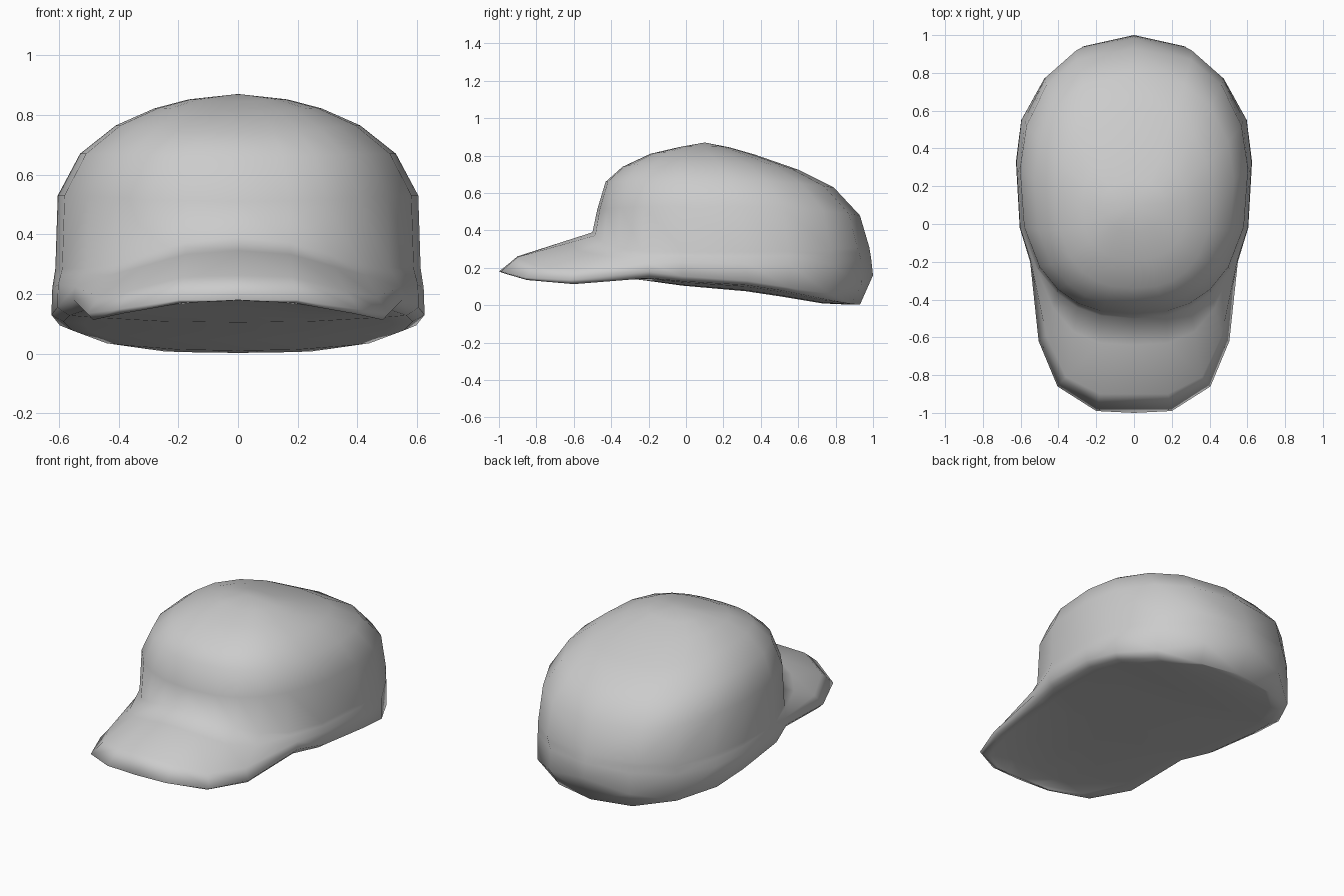
import bpy, bmesh, math
from mathutils import Vector, Matrix

if "Cube" in bpy.data.objects:
    bpy.data.objects.remove(bpy.data.objects["Cube"])

# Half outlines, running from back centre round the +x side to front centre
underside = [(0, .93, .003), (.25, .88, .008), (.44, .73, .035), (.555, .52, .078),
             (.585, .32, .108), (.565, -.02, .128), (.515, -.2, .145), (.485, -.6, .113),
             (.385, -.85, .135), (.19, -.97, .17), (0, -.975, .178)]
rim = [(0, 1, .16), (.27, .94, .11), (.475, .77, .06), (.597, .55, .095),
       (.625, .33, .13), (.605, -.02, .155), (.55, -.2, .18), (.505, -.62, .135),
       (.405, -.86, .148), (.2, -.99, .18), (0, -1, .18)]
brim_top = [(0, .99, .25), (.27, .938, .24), (.475, .77, .22), (.596, .55, .22),
            (.622, .33, .22), (.603, -.02, .23), (.545, -.2, .225), (.465, -.59, .19),
            (.36, -.81, .212), (.18, -.9, .258), (0, -.9, .262)]
spine_z = [.003, .01, .045, .075, .105, .13, .18, .188, .18]
angles = [0, 25, 46, 68, 86, 108, 128, 143, 156, 168, 180]


def crown_ring(y_front, y_back, half_width, z_front, z_side, z_back, power=4):
    """Half rounded oval whose height varies between front, side and back."""
    mid, ry = (y_front + y_back) / 2, (y_back - y_front) / 2
    ring = []
    for a in angles:
        s, c = math.sin(math.radians(a)), math.cos(math.radians(a))
        if a in (0, 180):
            s = 0
        z_end, w = (z_back, c * c) if c > 0 else (z_front, c ** power)
        ring.append((half_width * s ** .8,
                     mid + ry * math.copysign(abs(c) ** .9, c),
                     z_side + (z_end - z_side) * w))
    return ring


# Crown rings from the brim crease up to the top
crease = crown_ring(-.50, .98, .613, .39, .285, .31, power=8)
brim_mid = [Vector(a).lerp(Vector(b), .65) for a, b in zip(brim_top, crease)]
rings = [underside, rim, brim_top, brim_mid, crease,
         crown_ring(-.475, .93, .605, .51, .53, .48),
         crown_ring(-.43, .79, .53, .66, .67, .63),
         crown_ring(-.34, .60, .41, .74, .765, .725),
         crown_ring(-.19, .37, .28, .81, .822, .805),
         crown_ring(-.04, .23, .165, .845, .852, .845)]

# Skin the half shell
bm = bmesh.new()
grid = [[bm.verts.new(p) for p in ring] for ring in rings]
for low, high in zip(grid, grid[1:]):
    for i in range(len(low) - 1):
        bm.faces.new((low[i], low[i + 1], high[i + 1], high[i]))

# Close the top
apex = bm.verts.new((0, .1, .87))
for a, b in zip(grid[-1], grid[-1][1:]):
    bm.faces.new((a, b, apex))

# Close the underside: an edge strip, then an arched strip to the centre spine
base = grid[0]


def base_strip(width, rise):
    row = [bm.verts.new((v.co.x * width, v.co.y, v.co.z + (z - v.co.z) * rise))
           for v, z in zip(base[1:-1], spine_z)]
    return [base[0]] + row + [base[-1]]


strips = [base, base_strip(.88, .25), base_strip(.45, .85), base_strip(0, 1)]
for outer, inner in zip(strips, strips[1:]):
    for i in range(len(base) - 1):
        corners = dict.fromkeys((outer[i], outer[i + 1], inner[i + 1], inner[i]))
        bm.faces.new(tuple(corners))

# Mirror to the other side and smooth
bmesh.ops.mirror(bm, geom=bm.verts[:] + bm.edges[:] + bm.faces[:],
                 matrix=Matrix(), axis='X', merge_dist=.0005)
bmesh.ops.remove_doubles(bm, verts=bm.verts[:], dist=.0005)
bmesh.ops.recalc_face_normals(bm, faces=bm.faces[:])
for f in bm.faces:
    f.smooth = True
mesh = bpy.data.meshes.new("cap")
bm.to_mesh(mesh)
bm.free()
bpy.context.collection.objects.link(bpy.data.objects.new("cap", mesh))
